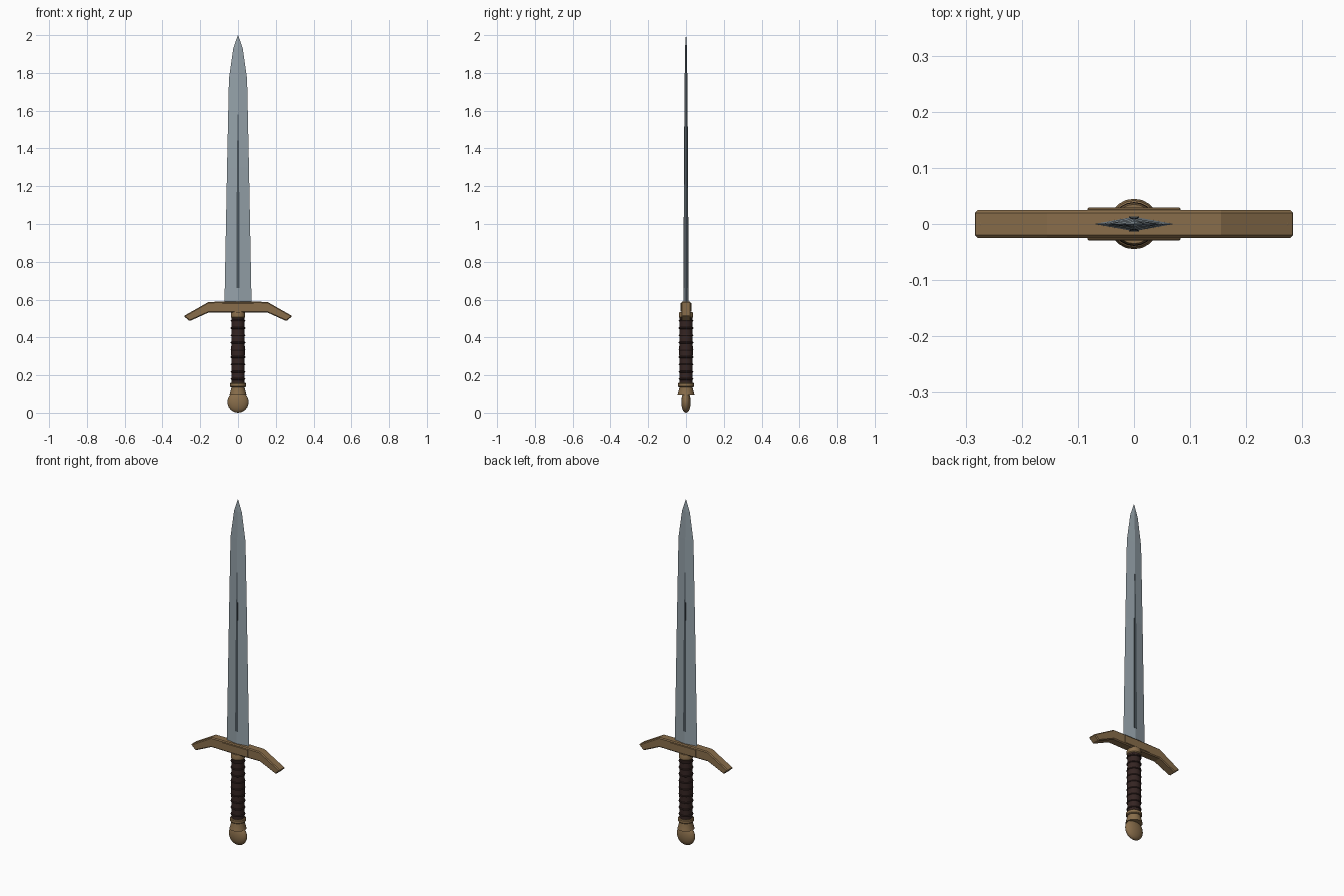
import bpy, bmesh, math

if "Cube" in bpy.data.objects:
    bpy.data.objects.remove(bpy.data.objects["Cube"])


def material(name, rgb):
    m = bpy.data.materials.new(name)
    m.diffuse_color = (*rgb, 1)
    m.use_nodes = True
    m.node_tree.nodes["Principled BSDF"].inputs["Base Color"].default_value = m.diffuse_color
    return m


STEEL = material("steel", (0.30, 0.36, 0.40))
DARK = material("dark_steel", (0.07, 0.09, 0.105))
BRONZE = material("bronze", (0.25, 0.155, 0.07))
LEATHER = material("leather", (0.035, 0.018, 0.016))


def finish(bm, name, mat, smooth=False):
    bmesh.ops.recalc_face_normals(bm, faces=bm.faces)
    me = bpy.data.meshes.new(name)
    bm.to_mesh(me)
    bm.free()
    ob = bpy.data.objects.new(name, me)
    bpy.context.collection.objects.link(ob)
    me.materials.append(mat)
    if smooth:
        bpy.ops.object.select_all(action='DESELECT')
        ob.select_set(True)
        bpy.context.view_layer.objects.active = ob
        bpy.ops.object.shade_smooth_by_angle(angle=math.radians(35))
    return ob


def bevel(ob, width, segments=1):
    mod = ob.modifiers.new("bevel", 'BEVEL')
    mod.width, mod.segments = width, segments


def loft(name, rings, mat, smooth=False):
    """Skin a stack of equal-length point rings and cap both ends."""
    bm = bmesh.new()
    vs = [[bm.verts.new(p) for p in r] for r in rings]
    n = len(rings[0])
    for a, b in zip(vs, vs[1:]):
        for i in range(n):
            j = (i + 1) % n
            bm.faces.new((a[i], a[j], b[j], b[i]))
    bm.faces.new(vs[0])
    bm.faces.new(vs[-1])
    return finish(bm, name, mat, smooth)


def turned(name, profile, mat, sides=20):
    """Round part from (radius, z) pairs."""
    rings = [[(r * math.cos(2 * math.pi * i / sides), r * math.sin(2 * math.pi * i / sides), z)
              for i in range(sides)] for r, z in profile]
    return loft(name, rings, mat, True)


def ball(name, center, radii, mat, seg=24):
    bm = bmesh.new()
    bmesh.ops.create_uvsphere(bm, u_segments=seg, v_segments=seg // 2, radius=1)
    bmesh.ops.scale(bm, vec=radii, verts=bm.verts)
    bmesh.ops.translate(bm, vec=center, verts=bm.verts)
    return finish(bm, name, mat, True)


# Blade: diamond section narrowing to a point
sections = [(0.56, 0.072, 0.013), (1.30, 0.058, 0.010), (1.77, 0.048, 0.007),
            (1.93, 0.025, 0.005), (2.0, 0.0008, 0.0008)]
loft("blade", [[(-w, 0, z), (0, -t, z), (w, 0, z), (0, t, z)] for z, w, t in sections], STEEL)

# Dark fuller strips on both faces
for side, label in ((-1, "front"), (1, "back")):
    rings = []
    for z, w, y in ((0.66, 0.009, 0.0135), (1.30, 0.006, 0.0108), (1.58, 0.002, 0.0088)):
        rings.append([(-w, side * 0.004, z), (w, side * 0.004, z),
                      (w, side * y, z), (-w, side * y, z)])
    loft("fuller_" + label, rings, DARK)

# Crossguard: mirrored drooping profile, extruded through y as strips along x
half = [(0.0, 0.53, 0.59), (0.155, 0.532, 0.588)]
sta = [((-x, lo), (-x, hi)) for x, lo, hi in half[:0:-1]] + [((x, lo), (x, hi)) for x, lo, hi in half]
end_lo, end_hi = (0.257, 0.486), (0.287, 0.513)
sta = [((-end_lo[0], end_lo[1]), (-end_hi[0], end_hi[1]))] + sta + [(end_lo, end_hi)]
d = 0.025
guard = loft("crossguard", [[(lo[0], -d, lo[1]), (lo[0], d, lo[1]), (hi[0], d, hi[1]), (hi[0], -d, hi[1])]
                            for lo, hi in sta], BRONZE)
bevel(guard, 0.005)

# Raised centre plate around the guard
plate = loft("guard_plate", [[(x, -0.029, 0.536), (x, 0.029, 0.536), (x, 0.029, 0.582), (x, -0.029, 0.582)]
                             for x in (-0.083, 0.083)], BRONZE)
bevel(plate, 0.002)

# Studs on the guard tips
for s, label in ((-1, "left"), (1, "right")):
    ball("guard_stud_" + label, (s * 0.270, 0, 0.512), (0.009, 0.010, 0.010), BRONZE, 12)

# Grip with wrapped leather ridges
turned("grip", [(0.034, 0.14), (0.036, 0.33), (0.034, 0.52)], LEATHER)
for k in range(9):
    z = 0.18 + k * 0.0385
    turned("grip_wrap_%d" % (k + 1),
           [(0.033, z - 0.006), (0.038, z - 0.003), (0.039, z), (0.038, z + 0.003), (0.033, z + 0.006)],
           LEATHER)

# Collars at both ends of the grip
turned("upper_collar", [(0.034, 0.502), (0.038, 0.507), (0.038, 0.525), (0.035, 0.535)], BRONZE)
turned("lower_collar", [(0.038, 0.138), (0.042, 0.142), (0.042, 0.156), (0.038, 0.160)], BRONZE)
turned("pommel_neck", [(0.045, 0.096), (0.034, 0.138), (0.034, 0.145)], BRONZE)

# Flattened pommel
ball("pommel", (0, 0, 0.057), (0.056, 0.025, 0.057), BRONZE)
